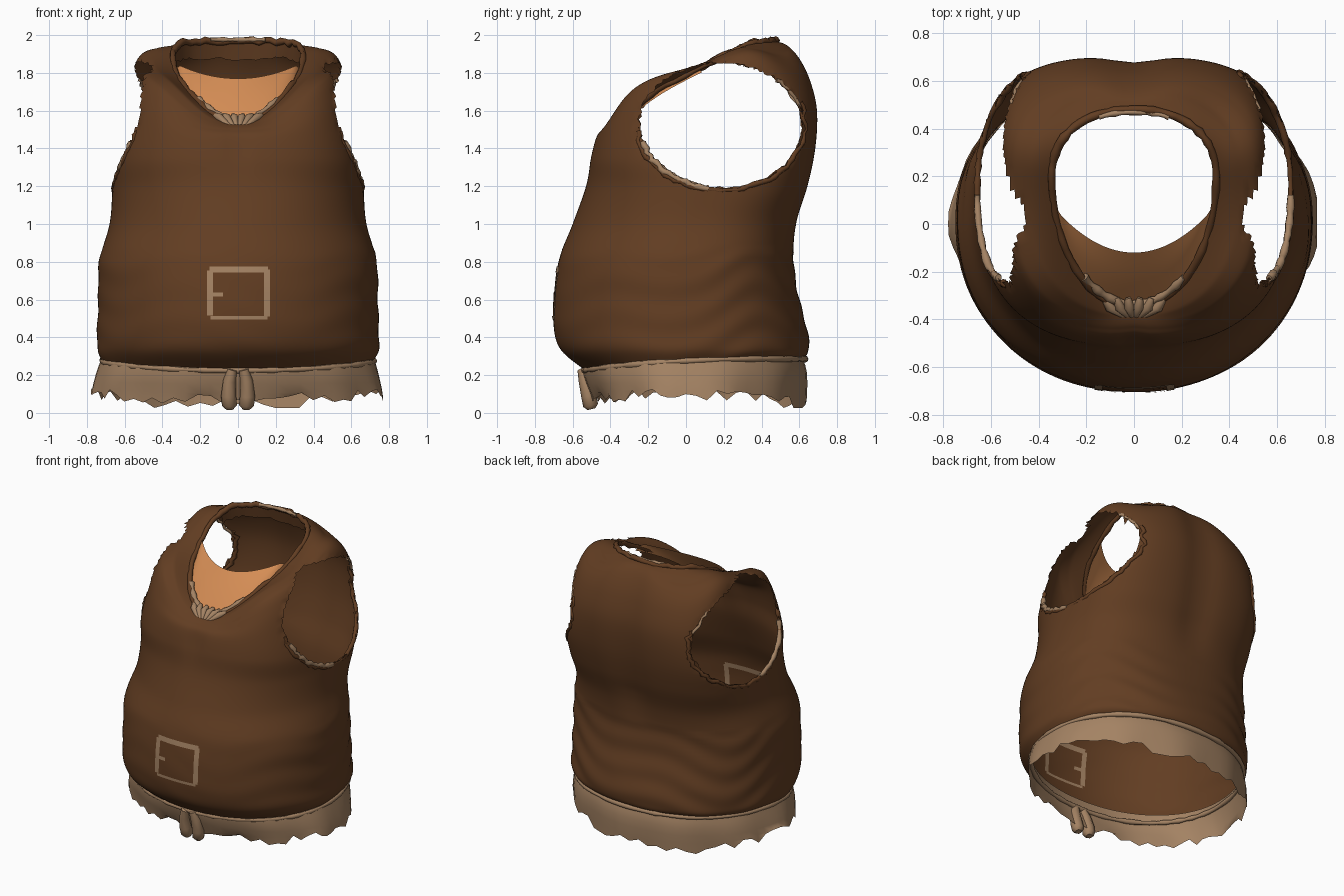
import bpy, bmesh, math, random
from mathutils import Vector
from mathutils.bvhtree import BVHTree

random.seed(4)
if "Cube" in bpy.data.objects:
    bpy.data.objects.remove(bpy.data.objects["Cube"])


def material(name, rgb):
    m = bpy.data.materials.new(name)
    m.use_nodes = True
    m.diffuse_color = (*rgb, 1)
    bsdf = m.node_tree.nodes["Principled BSDF"]
    bsdf.inputs["Base Color"].default_value = (*rgb, 1)
    bsdf.inputs["Roughness"].default_value = 0.9
    return m


LEATHER = material("brown leather", (0.122, 0.047, 0.016))
LINEN = material("tan linen", (0.37, 0.225, 0.125))
SKIN = material("orange skin", (0.66, 0.265, 0.09))


def finish(name, bm, mat):
    bmesh.ops.recalc_face_normals(bm, faces=bm.faces)
    mesh = bpy.data.meshes.new(name)
    bm.to_mesh(mesh)
    bm.free()
    mesh.materials.append(mat)
    for p in mesh.polygons:
        p.use_smooth = True
    ob = bpy.data.objects.new(name, mesh)
    bpy.context.collection.objects.link(ob)


def spline(rings, t):
    """Catmull-Rom blend between rows of numbers, t from 0 to 1."""
    s = t * (len(rings) - 1)
    i = min(int(s), len(rings) - 2)
    f = s - i
    p0, p1, p2, p3 = (rings[min(max(k, 0), len(rings) - 1)] for k in range(i - 1, i + 3))
    return [b + 0.5 * f * (c - a + f * (2 * a - 5 * b + 4 * c - d + f * (3 * (b - c) + d - a)))
            for a, b, c, d in zip(p0, p1, p2, p3)]


def ring_point(ring, a):
    """Point on a tilted body section; angle 0 is the front."""
    yf, zf, yb, zb, w, zs, yc, nf, nb = ring
    s, c = math.sin(a), math.cos(a)
    e = 2 / (nf if c > 0 else nb)
    x = math.copysign(w * abs(s) ** e, s)
    y = yc + ((yf - yc) if c > 0 else (yb - yc)) * abs(c) ** e
    z_plane = zf + (zb - zf) * (y - yf) / (yb - yf)
    z_mid = zf + (zb - zf) * (yc - yf) / (yb - yf)
    # Straps rise in front and slope away behind the neck
    off_neck = min(1, max(0, w - 0.345) * 10)
    arch = 0.03 + 0.055 * off_neck if c > 0 else -0.06 * off_neck
    tilt = min(1, max(0, zb - zf - 0.06) / 0.3)
    return Vector((x, y, z_plane + (zs - z_mid) * s * s + arch * tilt * math.sin(2 * a) ** 2))


def grid(bm, point, rows, cols, closed):
    vs = [[bm.verts.new(point(r / rows, c / cols)) for c in range(cols + (not closed))]
          for r in range(rows + 1)]
    for r in range(rows):
        for c in range(cols):
            d = (c + 1) % cols if closed else c + 1
            bm.faces.new((vs[r][c], vs[r][d], vs[r + 1][d], vs[r + 1][c]))


def tube(name, points, radius, mat, closed=False, radii=None):
    cu = bpy.data.curves.new(name, "CURVE")
    cu.dimensions = "3D"
    cu.bevel_depth = radius
    cu.bevel_resolution = 2
    cu.use_fill_caps = True
    sp = cu.splines.new("POLY")
    sp.points.add(len(points) - 1)
    for i, p in enumerate(points):
        sp.points[i].co = (*p, 1)
        sp.points[i].radius = radii[i] if radii else random.uniform(0.7, 1.2)
    sp.use_cyclic_u = closed
    sp.use_smooth = True
    cu.materials.append(mat)
    ob = bpy.data.objects.new(name, cu)
    bpy.context.collection.objects.link(ob)


# Sections: front y, front z, back y, back z, half width, side z, centre y, roundness front and back
VEST = [
    (-.54, .23, .63, .29, .72, .28, 0, 2.1, 2.2), (-.66, .33, .65, .33, .745, .34, 0, 2.1, 2.2),
    (-.70, .45, .64, .45, .745, .45, 0, 2.1, 2.2), (-.70, .62, .60, .6, .74, .61, 0, 2.1, 2.3),
    (-.67, .82, .57, .8, .735, .8, 0, 2.1, 2.4), (-.60, 1, .59, 1, .68, 1, .03, 2.05, 2.6),
    (-.53, 1.2, .65, 1.2, .665, 1.18, .1, 2.3, 2.9), (-.505, 1.35, .69, 1.4, .655, 1.36, .15, 2.65, 3.1),
    (-.475, 1.46, .70, 1.6, .61, 1.58, .19, 2.8, 3.1), (-.44, 1.5, .665, 1.76, .57, 1.76, .2, 2.8, 3),
    (-.41, 1.52, .61, 1.88, .52, 1.865, .2, 2.7, 2.8), (-.38, 1.53, .55, 1.95, .43, 1.9, .2, 2.4, 2.5),
    (-.35, 1.53, .48, 1.97, .345, 1.895, .2, 2, 2.2)]
HEM, NECK = VEST[0], VEST[-1]
TAU = 2 * math.pi


def vest_point(t, u):
    a = u * TAU
    p = ring_point(spline(VEST, t), a)
    back = max(0, -math.cos(a))
    # Spine furrow, chest furrow and waist folds
    if p.z > 0.85:
        p.y -= 0.025 * back * math.exp(-(p.x / 0.12) ** 2) * min(1, (p.z - 0.85) * 4)
    if p.y < 0:
        p.y += 0.015 * math.exp(-(p.x / 0.05) ** 2 - ((p.z - 1.4) / 0.12) ** 2)
    if p.z < 0.85:
        fold = 0.007 * math.sin(p.z * 36 + 3 * math.sin(a * 2) + 2 * math.sin(a * 5))
        fold *= 0.15 + 0.85 * abs(math.sin(a / 2)) ** 2
        p.x *= 1 + fold
        p.y *= 1 + fold
    return p


# Vest shell with ragged armholes
ARM_Y, ARM_Z, ARM_RY, ARM_RZ = 0.185, 1.52, 0.435, 0.335
bm = bmesh.new()
grid(bm, vest_point, 96, 144, True)
shell = BVHTree.FromBMesh(bm)


def arm_distance(p):
    return math.hypot((p.y - ARM_Y) / ARM_RY, (p.z - ARM_Z) / ARM_RZ)


hole = [f for f in bm.faces
        if abs(f.calc_center_median().x) > 0.46 and arm_distance(f.calc_center_median()) < 1]
bmesh.ops.delete(bm, geom=hole, context="FACES")
for v in bm.verts:
    d = arm_distance(v.co)
    if v.is_boundary and abs(v.co.x) > 0.38 and 0.85 < d < 1.15 and 1.1 < v.co.z < 1.87:
        k = random.uniform(0.97, 1.02) / d
        v.co.y = ARM_Y + (v.co.y - ARM_Y) * k
        v.co.z = ARM_Z + (v.co.z - ARM_Z) * k
finish("leather_vest", bm, LEATHER)


# Rolled armhole edges, with linen showing at the lower front and upper back
def arm_edge(side, start, end, scale, n):
    pts = []
    for i in range(n):
        a = math.radians(start + (end - start) * i / n)
        k = scale + random.uniform(-0.02, 0.02)
        y, z = ARM_Y + ARM_RY * k * math.cos(a), ARM_Z + ARM_RZ * k * math.sin(a)
        hit = shell.ray_cast(Vector((side * 2, y, z)), Vector((-side, 0, 0)))[0]
        if hit and abs(hit.x) > 0.36:
            pts.append(hit - Vector((side * 0.008, 0, 0)))
    return pts


for side, label in ((1, "left"), (-1, "right")):
    tube(label + "_armhole_roll", arm_edge(side, 185, 385, 1.02, 50), 0.014, LEATHER)
    tube(label + "_armhole_linen", arm_edge(side, 195, 265, 0.99, 20), 0.016, LINEN)
    tube(label + "_armhole_back_linen", arm_edge(side, 18, 50, 0.99, 10), 0.01, LINEN)

# Rolled neckline
neck = [ring_point(NECK, i / 64 * TAU) for i in range(64)]
tube("neckline_roll", [p + Vector((0, 0, random.uniform(-.012, .006))) for p in neck],
     0.018, LEATHER, True)
tube("back_neck_linen", [ring_point(NECK, math.pi + (i / 12 - 0.5) * 0.8) + Vector((0, -.012, .006))
                         for i in range(13)], 0.012, LINEN)


# Inner collar facing at the back of the neck
def facing_point(t, u):
    p = ring_point(NECK, math.pi + (u - 0.5) * 2.6)
    return p + Vector((0, 0.02 * t, -t * (0.08 + random.uniform(0, 0.025))))


bm = bmesh.new()
grid(bm, facing_point, 2, 32, False)
finish("collar_facing", bm, LEATHER)


# Chest skin inside the neckline
def chest_point(t, u):
    a = (u - 0.5) * 2.7
    low = ring_point(NECK, a) + Vector((0, 0.005, -0.03))
    s = math.sin(a)
    top = Vector((0.31 * s, -0.12 + 0.16 * s * s, 1.77 + 0.07 * s * s))
    p = low.lerp(top, t)
    p.z += 0.01 * math.sin(t * math.pi)
    return p


bm = bmesh.new()
grid(bm, chest_point, 8, 32, False)
finish("chest_skin", bm, SKIN)

# Linen trim and gathered folds at the front of the neck
trim = [ring_point(NECK, (i / 24 - 0.5) * 1.3) + Vector((0, 0.015, 0.018)) for i in range(25)]
tube("neck_linen_trim", trim, 0.018, LINEN)
for side in (1, -1):
    for k in range(3):
        x = side * (0.02 + 0.04 * k)
        tube("neck_linen_fold", [(x * 1.25, -0.31, 1.575), (x, -0.35, 1.565),
                                 (x * 0.35, -0.39, 1.51)], 0.022, LINEN,
             radii=(0.6, 1, 0.5))

# Linen undershirt below the vest, with torn lower edge
SHIRT = [(-.55, .30, .61, .31, .715, .31, 0, 2.1, 2.2), (-.54, .20, .64, .21, .75, .20, 0, 2.1, 2.1),
         (-.49, .07, .635, .045, .775, .10, 0, 2.1, 2)]


def shirt_point(t, u):
    a = u * TAU
    p = ring_point(spline(SHIRT, t), a)
    pleat = 1 + 0.012 * t * math.sin(a * 11)
    p.x *= min(pleat, 1.005)
    p.y *= pleat
    if t == 1:
        p.z = max(0.005, p.z + random.uniform(-0.035, 0.035))
    return p


bm = bmesh.new()
grid(bm, shirt_point, 6, 72, True)
finish("linen_undershirt", bm, LINEN)
tube("hem_linen_roll", [ring_point(HEM, i / 80 * TAU) + Vector((0, 0, -0.005))
                        for i in range(80)], 0.016, LINEN, True)

# Two hanging cord ends
for side, label in ((1, "left"), (-1, "right")):
    tube(label + "_cord", [(side * 0.03, -0.55, 0.23), (side * 0.045, -0.535, 0.17),
                           (side * 0.05, -0.515, 0.09), (side * 0.045, -0.505, 0.04),
                           (side * 0.045, -0.5, 0.02)],
         0.042, LINEN, radii=(0.6, 0.8, 0.95, 0.95, 0.5))


# Painted buckle: thin strips laid on the belly
def plate(bm, x0, x1, z0, z1):
    def on_belly(offset):
        def point(t, u):
            x, z = x0 + (x1 - x0) * u, z0 + (z1 - z0) * t
            hit = shell.ray_cast(Vector((x, -2, z)), Vector((0, 1, 0)))[0]
            return hit + Vector((0, offset, 0))
        return point
    rows, cols = (max(1, round(abs(d) / 0.015)) for d in (z1 - z0, x1 - x0))
    for offset in (-0.0045, 0.0045):
        grid(bm, on_belly(offset), rows, cols, False)


bm = bmesh.new()
L, R, B, T, W = -0.165, 0.17, 0.495, 0.775, 0.033
plate(bm, L + 0.015, R - 0.01, T - W, T)
plate(bm, L + 0.02, R - 0.015, B, B + 0.018)
plate(bm, L, L + W, B + 0.02, T - 0.02)
plate(bm, R - W, R, B + 0.015, T - 0.015)
plate(bm, L + W, L + 0.085, 0.615, 0.638)
finish("belly_buckle", bm, LINEN)
